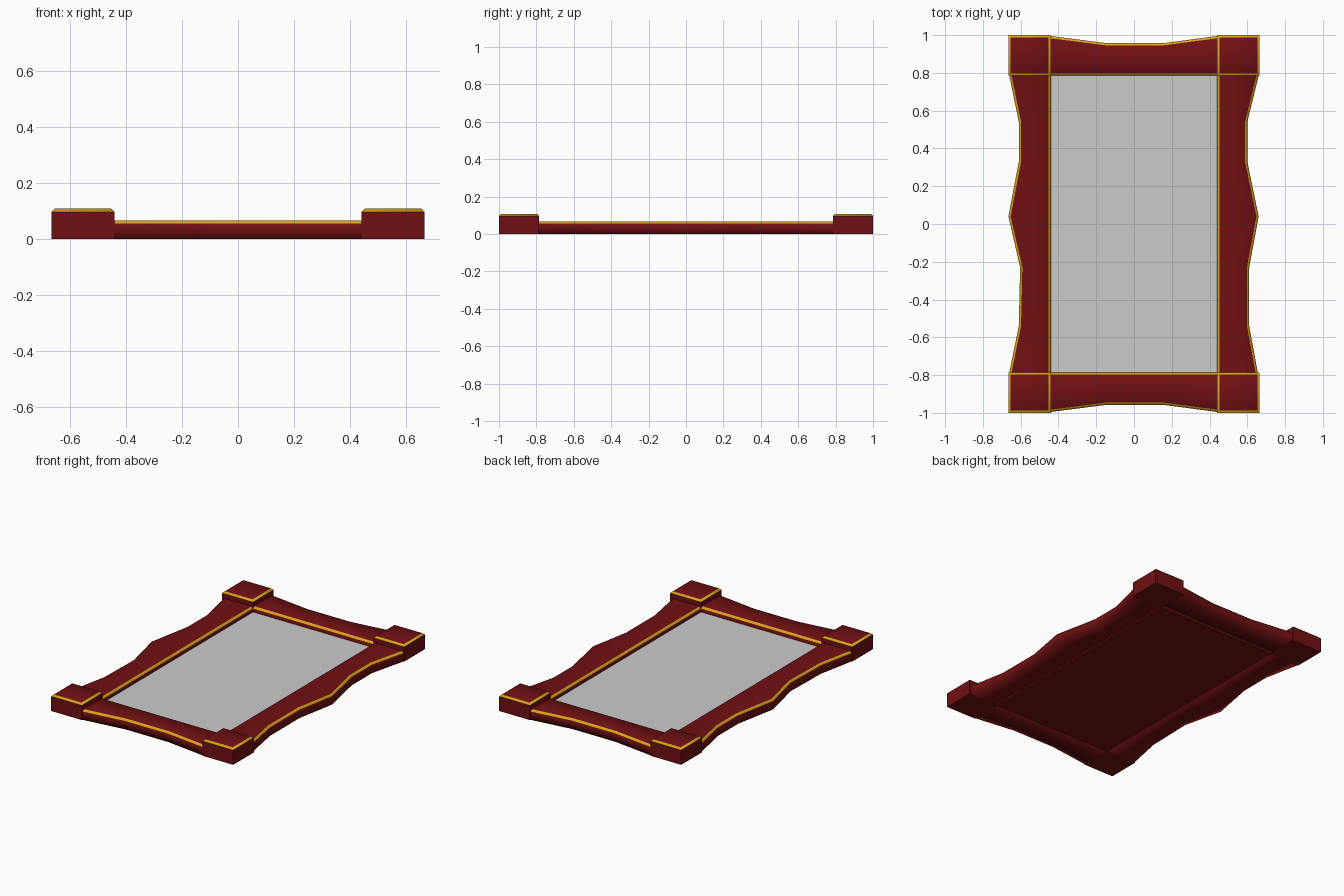
import bpy, bmesh

if "Cube" in bpy.data.objects:
    bpy.data.objects.remove(bpy.data.objects["Cube"])


def material(name, rgb):
    m = bpy.data.materials.new(name)
    m.diffuse_color = (*rgb, 1)
    m.use_nodes = True
    m.node_tree.nodes["Principled BSDF"].inputs["Base Color"].default_value = m.diffuse_color
    return m


RED = material("dark red", (0.165, 0.005, 0.006))
GOLD = material("gold", (0.70, 0.38, 0.01))
GREY = material("light grey", (0.60, 0.60, 0.60))

IX, IY = 0.44, 0.785      # half size of the opening
OX, OY = 0.665, 1.0       # half size of the whole frame
RAIL, BLOCK, TRIM = 0.066, 0.108, 0.012


def finish(name, bm, mats):
    bmesh.ops.recalc_face_normals(bm, faces=bm.faces)
    me = bpy.data.meshes.new(name)
    bm.to_mesh(me)
    bm.free()
    for m in mats:
        me.materials.append(m)
    ob = bpy.data.objects.new(name, me)
    bpy.context.collection.objects.link(ob)
    return ob


def rail(name, outline, inner, along_x):
    """Loft a cross-section with gold chamfers; outline = (position, outer edge)."""
    bm = bmesh.new()
    rings = []
    for pos, outer in outline:
        s = 1 if outer > 0 else -1
        section = [(outer, 0), (outer, RAIL - 0.011), (outer - s * TRIM, RAIL),
                   (inner + s * TRIM, RAIL), (inner, RAIL - 0.011), (inner, 0)]
        rings.append([bm.verts.new((pos, d, z) if along_x else (d, pos, z))
                      for d, z in section])
    for a, b in zip(rings, rings[1:]):
        for i in range(6):
            j = (i + 1) % 6
            f = bm.faces.new((a[i], a[j], b[j], b[i]))
            f.smooth = True
            f.material_index = 1 if i in (1, 3) else 0
    bm.faces.new(rings[0])
    bm.faces.new(rings[-1])
    finish(name, bm, (RED, GOLD))


def box(name, x0, x1, y0, y1, z0, z1, mat):
    bm = bmesh.new()
    bmesh.ops.create_cube(bm, size=1)
    for v in bm.verts:
        v.co = ((x0 + x1) / 2 + v.co.x * (x1 - x0),
                (y0 + y1) / 2 + v.co.y * (y1 - y0),
                (z0 + z1) / 2 + v.co.z * (z1 - z0))
    return finish(name, bm, (mat,))


def corner_block(name, sx, sy):
    """Square block whose top edge is a gold chamfer."""
    bm = bmesh.new()
    cx, cy = sx * (IX + OX) / 2, sy * (IY + OY) / 2
    hx, hy = (OX - IX) / 2, (OY - IY) / 2
    rings = []
    for inset, z in ((0, 0), (0, BLOCK - 0.011), (TRIM, BLOCK)):
        rings.append([bm.verts.new((cx + a * (hx - inset), cy + b * (hy - inset), z))
                      for a, b in ((-1, -1), (1, -1), (1, 1), (-1, 1))])
    for k, (lo, hi) in enumerate(zip(rings, rings[1:])):
        for i in range(4):
            j = (i + 1) % 4
            f = bm.faces.new((lo[i], lo[j], hi[j], hi[i]))
            f.material_index = k
            f.smooth = k == 1
    bm.faces.new(rings[0])
    top = bm.faces.new(rings[-1])
    top.smooth = True
    bmesh.ops.poke(bm, faces=[top])
    finish(name, bm, (RED, GOLD))


# Scalloped side rails
ys = (IY, 0.54, 0.33, 0.04, -0.23, -0.54, -IY)
left = (0.66, 0.61, 0.61, 0.665, 0.603, 0.61, 0.66)
right = (0.66, 0.60, 0.60, 0.66, 0.61, 0.61, 0.655)
rail("left_rail", [(y, -x) for y, x in zip(ys, left)], -IX, False)
rail("right_rail", list(zip(ys, right)), IX, False)

# Top and bottom rails with a shallow dip
xs = (-IX, -0.15, 0.16, IX)
dip = (0.995, 0.958, 0.958, 0.995)
rail("top_rail", list(zip(xs, dip)), IY, True)
rail("bottom_rail", [(x, -y) for x, y in zip(xs, dip)], -IY, True)

# Corner blocks
for sx, h in ((-1, "left"), (1, "right")):
    for sy, v in ((-1, "bottom"), (1, "top")):
        corner_block(f"{v}_{h}_corner", sx, sy)

# Back panel and recessed mirror glass
box("back_panel", -IX, IX, -IY, IY, 0, 0.025, RED)
box("mirror_glass", -IX, IX, -IY, IY, 0.025, 0.032, GREY)
